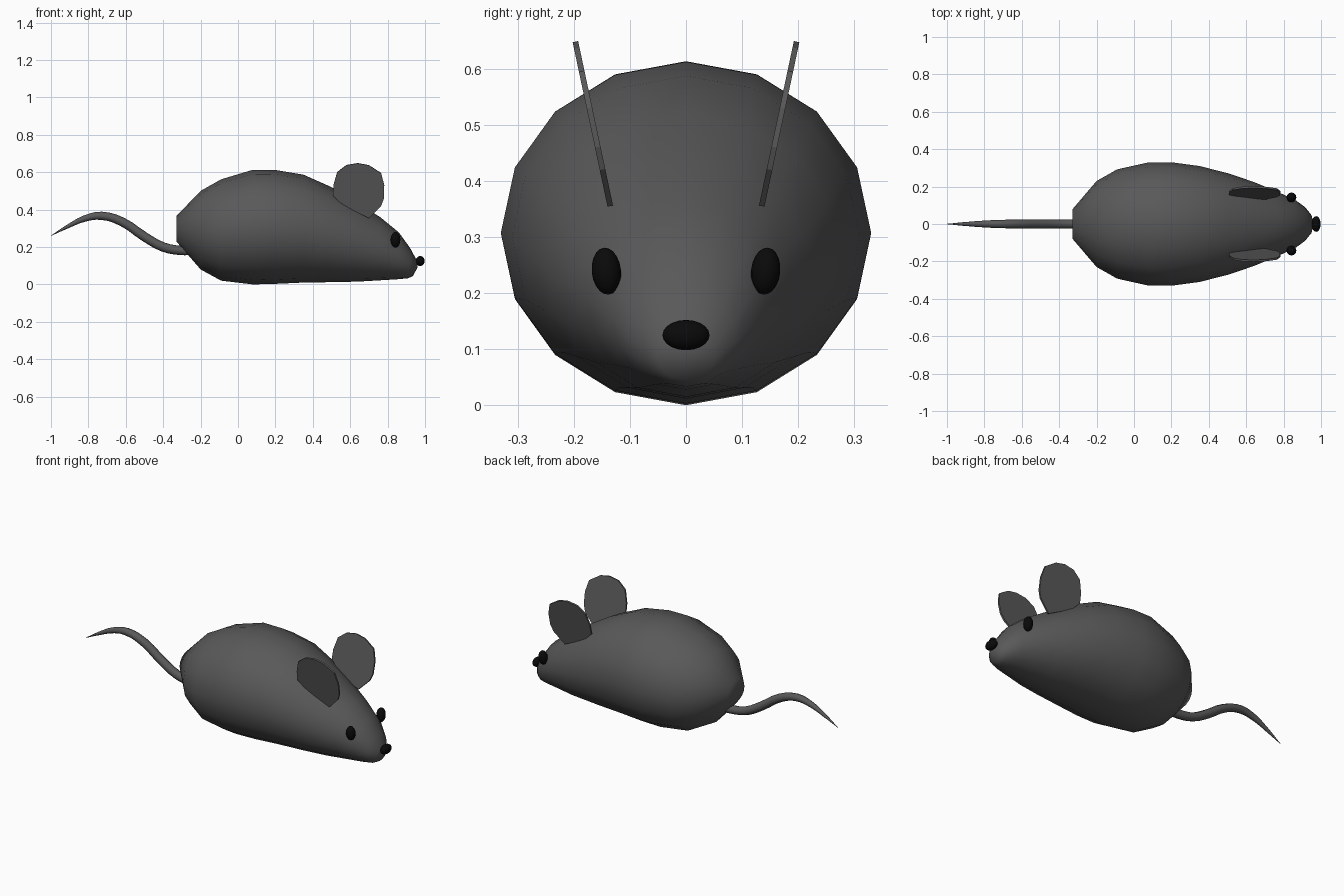
import bpy, bmesh, math
from mathutils import Vector, Matrix

cube = bpy.data.objects.get("Cube")
if cube:
    bpy.data.objects.remove(cube, do_unlink=True)


def make_material(name, value):
    mat = bpy.data.materials.new(name)
    mat.use_nodes = True
    colour = (value, value, value, 1)
    mat.diffuse_color = colour
    mat.node_tree.nodes["Principled BSDF"].inputs["Base Color"].default_value = colour
    return mat


fur = make_material("grey fur", 0.1)
black = make_material("black", 0.003)


def add_object(name, bm, mat, smooth=True):
    bmesh.ops.recalc_face_normals(bm, faces=bm.faces)
    for face in bm.faces:
        face.smooth = smooth
    mesh = bpy.data.meshes.new(name)
    bm.to_mesh(mesh)
    bm.free()
    mesh.materials.append(mat)
    obj = bpy.data.objects.new(name, mesh)
    bpy.context.collection.objects.link(obj)
    return obj


# Body: rings lofted from tail end to snout (top x, top z, bottom x, bottom z, half width)
SIDES = 16
stations = [
    (-.33, .365, -.33, .23, .078), (-.2, .5, -.2, .08, .23),
    (-.09, .562, -.09, .02, .292), (.08, .613, .08, 0, .33),
    (.2, .612, .2, .003, .33), (.35, .587, .35, .01, .31),
    (.5, .52, .5, .012, .272), (.64, .435, .64, .015, .225),
    (.76, .36, .76, .022, .175), (.86, .278, .86, .028, .13),
    (.92, .195, .91, .033, .09), (.955, .13, .935, .045, .052),
]
bm = bmesh.new()
rings = []
for xt, zt, xb, zb, width in stations:
    top, bottom = Vector((xt, 0, zt)), Vector((xb, 0, zb))
    centre, up = (top + bottom) / 2, (top - bottom) / 2
    angles = [math.tau * i / SIDES for i in range(SIDES)]
    rings.append([bm.verts.new(centre + up * math.cos(a) + Vector((0, width * math.sin(a), 0)))
                  for a in angles])
for a, b in zip(rings, rings[1:]):
    for i in range(SIDES):
        j = (i + 1) % SIDES
        bm.faces.new((a[i], a[j], b[j], b[i]))
for ring, pole in ((rings[0], (-.33, 0, .3)), (rings[-1], (.96, 0, .09))):
    tip = bm.verts.new(pole)
    for i in range(SIDES):
        bm.faces.new((ring[i], ring[(i + 1) % SIDES], tip))
add_object("body", bm, fur)

# Ears: thin rounded plates leaning outwards
outline = [(.70, .355), (.765, .42), (.78, .46), (.782, .53), (.765, .595), (.70, .637),
           (.64, .648), (.58, .638), (.53, .60), (.51, .53), (.508, .475), (.56, .425)]
LEAN = .212
for name, side in (("front_ear", -1), ("back_ear", 1)):
    bm = bmesh.new()
    bm.faces.new([bm.verts.new((x, side * (.135 + (z - .355) * LEAN), z)) for x, z in outline])
    ear = add_object(name, bm, fur, smooth=False)
    plate = ear.modifiers.new("thickness", 'SOLIDIFY')
    plate.thickness = .01
    plate.offset = 0


def ellipsoid(name, centre, radii, mat, tilt=0):
    bm = bmesh.new()
    bmesh.ops.create_uvsphere(bm, u_segments=16, v_segments=10, radius=1)
    bm.transform(Matrix.Translation(centre) @ Matrix.Rotation(tilt, 4, 'X')
                 @ Matrix.Diagonal((*radii, 1)))
    return add_object(name, bm, mat)


# Eyes and nose
for name, side in (("front_eye", -1), ("back_eye", 1)):
    ellipsoid(name, (.842, side * .142, .239), (.026, .026, .042), black, -side * .1)
ellipsoid("nose", (.974, 0, .125), (.024, .042, .027), black)

# Tail: tapered wavy tube (x, z, radius)
path = [(-.24, .182, .025), (-.31, .182, .025), (-.4, .2, .025), (-.5, .255, .025),
        (-.62, .335, .024), (-.73, .367, .022), (-.82, .352, .017), (-.91, .31, .01),
        (-1, .26, .001)]
curve = bpy.data.curves.new("tail", 'CURVE')
curve.dimensions = '3D'
curve.bevel_depth = 1
curve.bevel_resolution = 2
curve.use_fill_caps = True
spline = curve.splines.new('BEZIER')
spline.resolution_u = 3
spline.bezier_points.add(len(path) - 1)
for point, (x, z, radius) in zip(spline.bezier_points, path):
    point.co = (x, 0, z)
    point.radius = radius
    point.handle_left_type = point.handle_right_type = 'AUTO'
spline.use_smooth = True
curve.materials.append(fur)
tail = bpy.data.objects.new("tail", curve)
bpy.context.collection.objects.link(tail)
bpy.ops.object.select_all(action='DESELECT')
tail.select_set(True)
bpy.context.view_layer.objects.active = tail
bpy.ops.object.convert(target='MESH')
